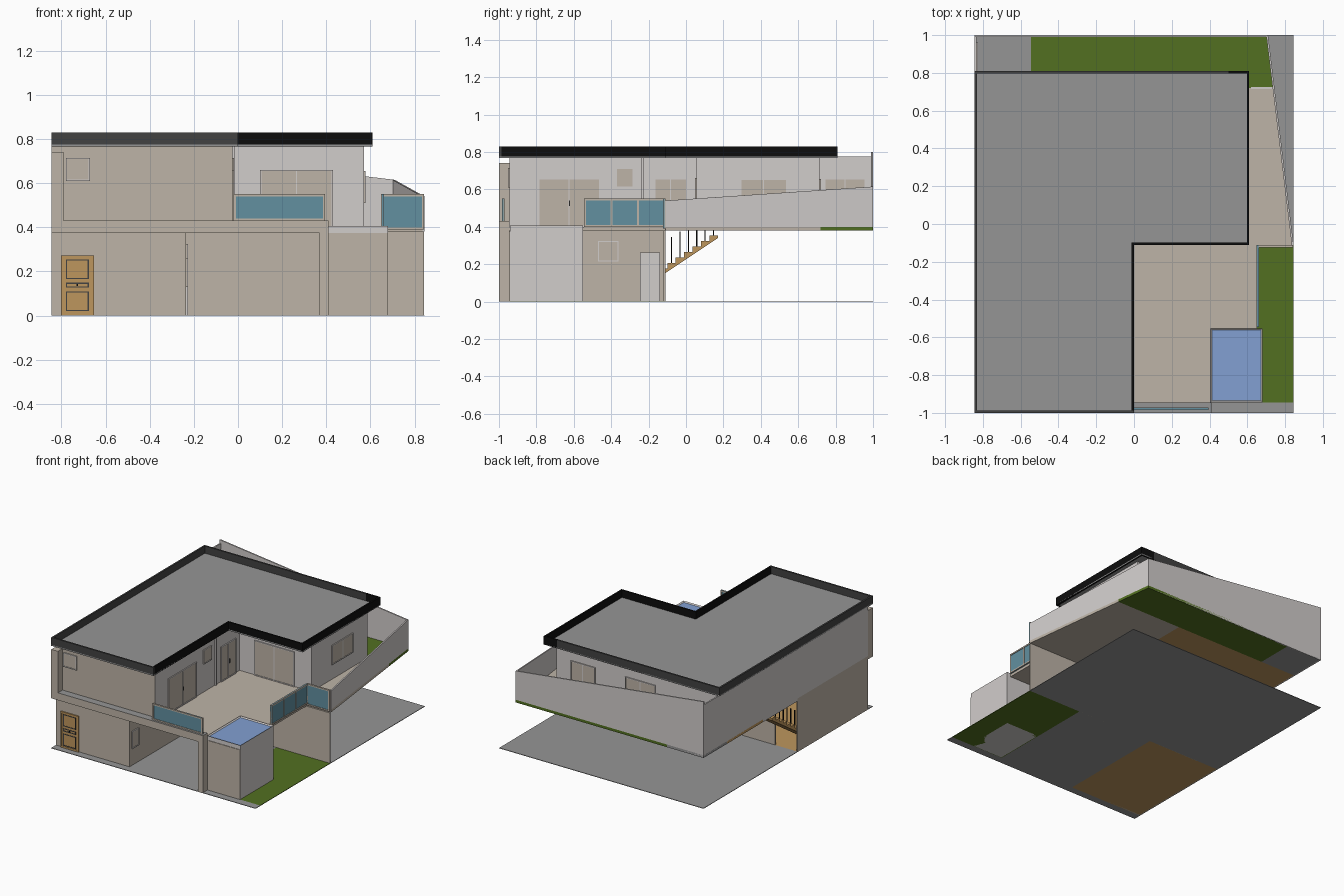
import bpy, bmesh, math
from mathutils import Vector

if "Cube" in bpy.data.objects:
    bpy.data.objects.remove(bpy.data.objects["Cube"])


def mat(name, r, g, b):
    m = bpy.data.materials.new(name)
    m.diffuse_color = (r, g, b, 1)
    m.use_nodes = True
    m.node_tree.nodes["Principled BSDF"].inputs["Base Color"].default_value = m.diffuse_color
    return m


BEIGE = mat("beige render", .515, .456, .386)
LIGHT = mat("light grey render", .64, .61, .60)
GREY = mat("concrete grey", .30, .30, .30)
DARK = mat("dark grey", .055, .055, .055)
BLACK = mat("black", .004, .004, .004)
GRASS = mat("grass green", .085, .16, .015)
GLASS = mat("teal glass", .122, .279, .352)
WATER = mat("pool blue", .223, .352, .645)
WOOD = mat("warm wood", .515, .305, .11)


def finish(name, bm, *mats):
    bmesh.ops.recalc_face_normals(bm, faces=bm.faces)
    me = bpy.data.meshes.new(name)
    bm.to_mesh(me)
    bm.free()
    for m in mats:
        me.materials.append(m)
    ob = bpy.data.objects.new(name, me)
    bpy.context.collection.objects.link(ob)
    return ob


def extrude(name, pts, vec, *mats, rule=None):
    """Closed 3D outline pushed along vec; rule(face) picks the material."""
    bm = bmesh.new()
    f = bm.faces.new([bm.verts.new(p) for p in pts])
    new = bmesh.ops.extrude_face_region(bm, geom=[f], use_keep_orig=True)["geom"]
    bmesh.ops.translate(bm, vec=vec, verts=[v for v in new if isinstance(v, bmesh.types.BMVert)])
    bmesh.ops.recalc_face_normals(bm, faces=bm.faces)
    if rule:
        for f in bm.faces:
            f.normal_update()
            f.material_index = rule(f)
    return finish(name, bm, *mats)


def prism(name, pts, z0, z1, *mats, rule=None):
    return extrude(name, [(x, y, z0) for x, y in pts], (0, 0, z1 - z0), *mats, rule=rule)


def box(name, x0, x1, y0, y1, z0, z1, *mats, rule=None):
    return prism(name, [(x0, y0), (x1, y0), (x1, y1), (x0, y1)], z0, z1, *mats, rule=rule)


def wall(name, p, q, z0, zp, zq, t, m):
    """Wall from p to q with sloping top, thickened to the left of p-q."""
    d = Vector((q[0] - p[0], q[1] - p[1], 0)).normalized()
    pts = [(*p, z0), (*q, z0), (*q, zq), (*p, zp)]
    return extrude(name, pts, Vector((-d.y, d.x, 0)) * t, m)


def plate(name, axis, pos, out, a0, a1, z0, z1, t, m):
    lo, hi = sorted((pos, pos + out * t))
    if axis == 'x':
        return box(name, lo, hi, a0, a1, z0, z1, m)
    return box(name, a0, a1, lo, hi, z0, z1, m)


def frame(name, axis, pos, out, a0, a1, z0, z1, w, t, m, panels=1):
    for i in range(panels + 1):
        a = a0 + (a1 - w - a0) * i / panels
        plate(name + "_post", axis, pos, out, a, a + w, z0, z1, t, m)
    plate(name + "_sill", axis, pos, out, a0, a1, z0, z0 + w, t, m)
    plate(name + "_head", axis, pos, out, a0, a1, z1 - w, z1, t, m)


def window(name, axis, pos, out, a0, a1, z0, z1, panels=1, pane=BEIGE):
    plate(name + "_pane", axis, pos, out, a0, a1, z0, z1, .004, pane)
    frame(name + "_frame", axis, pos, out, a0, a1, z0, z1, .006, .008, LIGHT, panels)


def railing(name, axis, pos, a0, a1, z0, z1, panels=1):
    plate(name + "_glass", axis, pos + .004, 1, a0, a1, z0, z1, .006, GLASS)
    frame(name + "_rail", axis, pos, 1, a0, a1, z0, z1, .01, .014, BEIGE, panels)


# ground patches
box("ground_back", -.845, .845, -.11, 1, 0, .004, GREY)
box("ground_front", -.845, .845, -1, -.945, 0, .004, GREY)
box("garage_floor", -.235, .4, -.945, -.11, 0, .004, GREY)
box("hall_floor", -.845, -.235, -.945, -.11, 0, .004, WOOD)
box("lawn", .4, .845, -.945, -.11, 0, .004, GRASS)

# lower storey walls
box("lower_left_wall", -.845, -.835, -.945, -.11, 0, .40, BEIGE)
box("lower_front_wall", -.845, -.235, -.945, -.935, 0, .38, BEIGE)
box("garage_side_wall", -.245, -.235, -.945, -.11, 0, .38, BEIGE)
box("lower_back_wall", -.66, .843, -.12, -.11, 0, .38, BEIGE)
box("garage_post", .37, .41, -1, -.945, 0, .375, BEIGE)
box("front_beam", -.845, .41, -1, -.945, .375, .43, BEIGE, GREY,
    rule=lambda f: int(f.normal.z > .5))
box("upper_front_fin", -.845, -.79, -1, -.945, .43, .74, BEIGE)

# front door with outlined panels
box("front_door", -.8, -.655, -.951, -.945, .004, .27, WOOD)
frame("door_casing", 'y', -.945, -1, -.802, -.653, .004, .272, .012, .009, WOOD)
for z0, z1 in ((.02, .11), (.127, .15), (.165, .255)):
    frame("door_panel", 'y', -.951, -1, -.78, -.675, z0, z1, .006, .002, DARK)
box("door_handle", -.732, -.724, -.956, -.951, .134, .143, BLACK)

# garage door and windows
window("garage_window", 'x', -.235, 1, -.47, -.36, .215, .325)
window("garage_front_window", 'x', -.235, 1, -.92, -.84, .13, .26)
plate("garage_inner_door", 'x', -.235, 1, -.245, -.14, .004, .26, .006, LIGHT)
frame("garage_inner_casing", 'x', -.235, 1, -.247, -.138, .004, .262, .006, .009, LIGHT)

# stairs: thin sawtooth profile and balusters
RUN, RISE, N = .045, .0295, 12
Y0 = -.37
prof = [(Y0, 0)]
for i in range(N):
    prof += [(Y0 + i * RUN, (i + 1) * RISE), (Y0 + (i + 1) * RUN, (i + 1) * RISE)]
prof += [(Y0 + N * RUN, (N - .5) * RISE), (Y0 + .03, 0)]
extrude("stairs", [(-.83, y, z) for y, z in prof], (.15, 0, 0), WOOD)
for i in range(N):
    y, z = Y0 + (i + .5) * RUN, (i + 1) * RISE
    box("baluster", -.69, -.684, y - .003, y + .003, z, min(z + .14, .38), BLACK)

# pool: rim and water from an inset top
bm = bmesh.new()
bmesh.ops.create_cube(bm, size=1)
bmesh.ops.scale(bm, vec=(.275, .39, .407), verts=bm.verts)
bmesh.ops.translate(bm, vec=(.5425, -.747, .2035), verts=bm.verts)
top = max(bm.faces, key=lambda f: f.calc_center_median().z)
bmesh.ops.inset_region(bm, faces=[top], thickness=.012, depth=-.008)
top.material_index = 1
finish("pool", bm, LIGHT, WATER)
box("pool_front_facing", .405, .68, -.946, -.941, 0, .375, BEIGE)


# upper floors
def slant(y):
    return .71 + (1 - y) * .135 / 1.11


FZ = (.38, .4)
prism("side_terrace", [(.2, -.11), (slant(-.11), -.11), (slant(.72), .72), (.2, .72)], *FZ, BEIGE)
prism("back_lawn", [(-.545, .72), (slant(.72), .72), (.71, 1), (-.545, 1)], *FZ, GRASS)
box("back_patio", -.845, -.545, .72, 1, *FZ, GREY)
box("bedroom_floor", -.845, .2, .3, .72, *FZ, WOOD)
box("living_floor", -.68, .2, -.11, .3, *FZ, BEIGE)
box("wing_floor", -.845, -.02, -.945, -.12, *FZ, BEIGE)
box("front_terrace", -.02, .405, -.945, -.11, *FZ, BEIGE)
box("terrace_by_pool", .405, .65, -.552, -.11, *FZ, BEIGE)
box("lawn_kerb", .62, slant(.72), .715, .725, .4, .406, LIGHT)

# upper storey: light body with a beige street face
prism("upper_house", [(-.845, -.945), (-.025, -.945), (-.025, .055), (.57, .055), (.57, .715), (-.845, .715)],
      .4, .77, LIGHT, BEIGE,
      rule=lambda f: int(f.normal.y < -.5 and f.calc_center_median().y < -.9))
box("alcove_post", -.03, -.015, -.24, -.225, .4, .77, LIGHT)
window("street_window", 'y', -.945, -1, -.78, -.67, .61, .715)
window("terrace_slider", 'y', .055, -1, .1, .43, .4, .66, 2)
window("wing_slider", 'x', -.025, 1, -.79, -.46, .4, .66, 2)
window("small_window", 'x', -.025, 1, -.375, -.28, .61, .715)
window("alcove_door", 'x', -.025, 1, -.17, .005, .4, .66, 2)
window("side_window", 'x', .57, 1, .29, .54, .51, .655, 2)
window("back_window", 'y', .715, 1, -.25, .0, .5, .655, 2)
window("back_window_two", 'y', .715, 1, .25, .45, .5, .655, 2)
for y in (-.625, .09 - .17):
    box("door_pull", -.017, -.012, y, y + .006, .51, .54, DARK)

# garden walls with sloping tops
wall("side_garden_wall", (slant(-.11), -.11), (.71, 1), .38, .54, .615, .01, LIGHT)
wall("back_garden_wall", (.71, 1), (-.845, 1), .38, .615, .8, .01, LIGHT)
box("left_garden_wall", -.845, -.835, .715, 1, .38, .775, LIGHT)
box("left_back_wall_base", -.845, -.835, -.11, .72, .38, .41, LIGHT)
window("patio_window", 'x', -.835, 1, .74, .96, .5, .66, 2)

# glass railings
railing("front_railing", 'y', -.985, -.02, .395, .43, .55)
railing("side_railing", 'x', .648, -.545, -.11, .4, .55, 3)
railing("corner_railing", 'y', -.124, .65, .843, .39, .55)

# roof sheet and raised fascia
prism("roof", [(-.845, -1), (0, -1), (0, -.11), (.61, -.11), (.61, .81), (-.845, .81)], .768, .776, GREY)
T = .013
for x0, x1, y0, y1, m in (
        (-.845, 0, -1, -1 + T, DARK), (-.845, -.845 + T, -1, .81, DARK),
        (-.845, .5, .81 - T, .81, DARK), (.5, .61, .81 - T, .81, BLACK),
        (-T, 0, -1 + T, -.11 + T, BLACK), (-T, .61, -.11, -.11 + T, BLACK),
        (.61 - T, .61, -.11, .81, BLACK)):
    box("roof_fascia", x0, x1, y0, y1, .767, .83, m)
